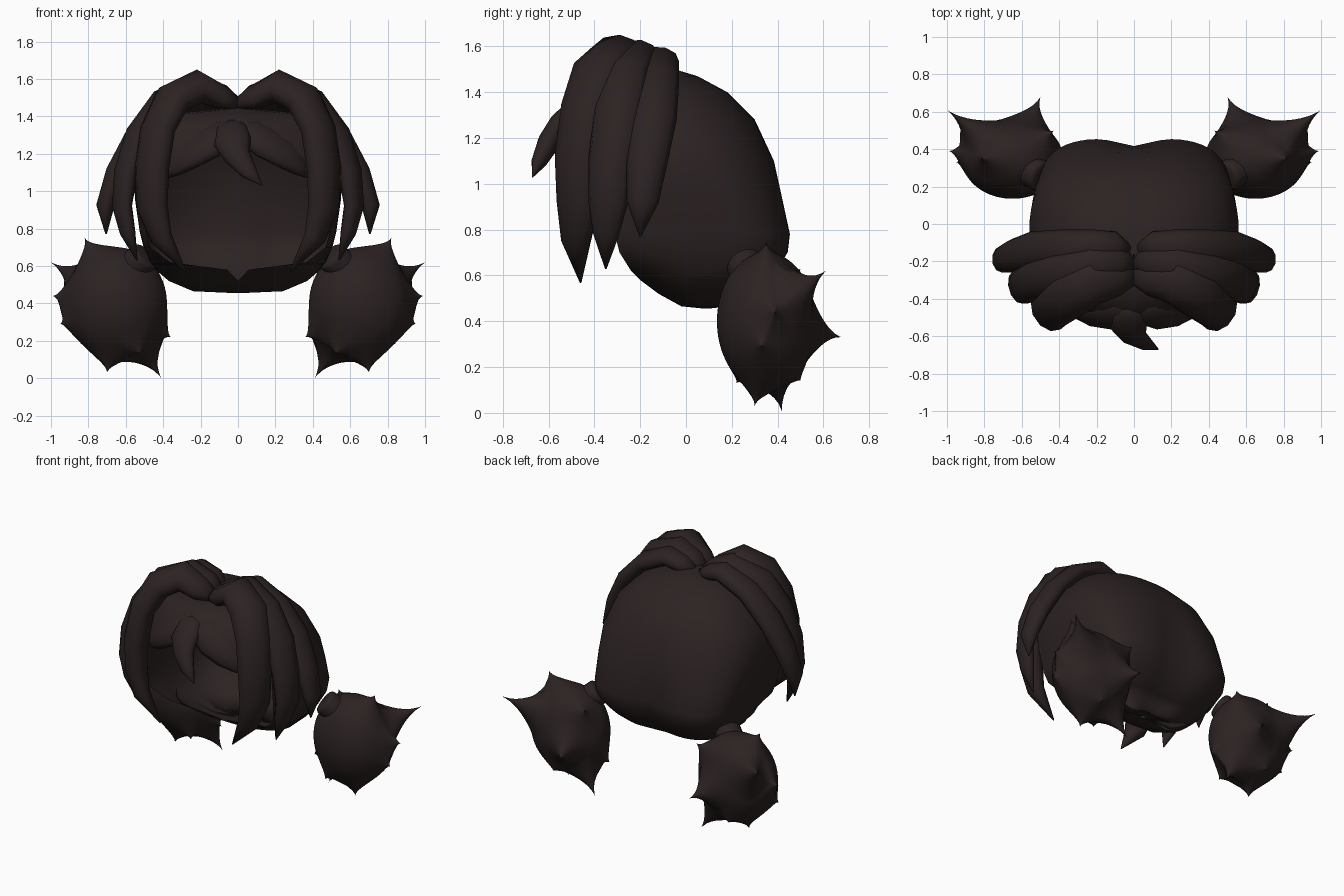
import bpy, bmesh, math
from mathutils import Vector

if "Cube" in bpy.data.objects:
    bpy.data.objects.remove(bpy.data.objects["Cube"])

hair = bpy.data.materials.new("dark brown hair")
hair.use_nodes = True
colour = (0.025, 0.016, 0.016, 1)
hair.diffuse_color = colour
bsdf = hair.node_tree.nodes["Principled BSDF"]
bsdf.inputs["Base Color"].default_value = colour
bsdf.inputs["Roughness"].default_value = 0.8


def finish(bm, name):
    bmesh.ops.recalc_face_normals(bm, faces=bm.faces)
    mesh = bpy.data.meshes.new(name)
    bm.to_mesh(mesh)
    bm.free()
    for poly in mesh.polygons:
        poly.use_smooth = True
    mesh.materials.append(hair)
    obj = bpy.data.objects.new(name, mesh)
    bpy.context.collection.objects.link(obj)
    return obj


def skin(bm, rows, closed):
    """Bridge equal rows of points with quads."""
    rings = [[bm.verts.new(p) for p in row] for row in rows]
    count = len(rings[0])
    for a, b in zip(rings, rings[1:]):
        for i in range(count if closed else count - 1):
            j = (i + 1) % count
            bm.faces.new((a[i], a[j], b[j], b[i]))
    return rings


def lock(name, path, side=1, sides=10):
    """Tapered strand; path entries are x, y, z, half width, half thickness."""
    centre = Vector((0, -0.15, 1.0))
    pts = [Vector((p[0] * side, p[1], p[2])) for p in path]
    rows = []
    for i, p in enumerate(pts):
        tangent = (pts[min(i + 1, len(pts) - 1)] - pts[max(i - 1, 0)]).normalized()
        out = p - centre
        out = (out - tangent * out.dot(tangent)).normalized()
        across = tangent.cross(out)
        w, t = path[i][3:]
        angles = [math.tau * k / sides for k in range(sides)]
        rows.append([p + across * w * math.cos(a) + out * t * math.sin(a) for a in angles])
    bm = bmesh.new()
    rings = skin(bm, rows, True)
    bm.faces.new(rings[0])
    bm.faces.new(rings[-1])
    finish(bm, name)


# Head cap: open at the face, closed under the chin
# Rows are z, half width, middle y, front y, back y, sweep in degrees
cap_rows = [
    (0.455, 0.02, 0.1, 0.08, 0.12, 180), (0.465, 0.24, 0.08, -0.02, 0.2, 180),
    (0.52, 0.37, 0.05, -0.12, 0.3, 180), (0.58, 0.44, 0, -0.2, 0.37, 178),
    (0.62, 0.47, 0, -0.24, 0.4, 140),
    (0.7, 0.505, 0, -0.29, 0.45, 120), (0.78, 0.525, 0, -0.31, 0.46, 118),
    (0.95, 0.55, -0.03, -0.34, 0.425, 118), (1.1, 0.56, -0.05, -0.36, 0.39, 118),
    (1.28, 0.5, -0.08, -0.38, 0.3, 118), (1.4, 0.38, -0.1, -0.36, 0.18, 118),
    (1.47, 0.25, -0.12, -0.33, 0.05, 118), (1.5, 0.1, -0.15, -0.27, -0.05, 118),
    (1.505, 0.002, -0.17, -0.18, -0.16, 118)]
rows = []
for z, half, mid, front, back, sweep in cap_rows:
    row = []
    limit = math.radians(sweep)
    low = max(0, 1 - abs(z - 0.72) / 0.45)
    power = 0.85 - 0.35 * low
    for k in range(49):
        t = limit * (k / 24 - 1)
        s, c = math.sin(t), math.cos(t)
        x = half * math.copysign(abs(s) ** power, s)
        if c > 0:
            # Square back corners and a soft centre groove low down
            y = mid + (back - mid) * c ** power
            y -= 0.05 * low * math.exp(-(x / 0.12) ** 2)
        else:
            y = mid + (mid - front) * c / abs(math.cos(limit))
        row.append((x, y, z))
    rows.append(row)
bm = bmesh.new()
skin(bm, rows, False)
bmesh.ops.remove_doubles(bm, verts=bm.verts, dist=0.001)
finish(bm, "head_cap")

# Fringe sheet with an arched lower edge
rows = []
for r in range(9):
    v = r / 8
    row = []
    for k in range(25):
        x = 0.4 * (k / 12 - 1)
        a = abs(x) / 0.4
        bottom = 1.25 - 0.16 * a ** 1.4
        z = 1.45 - 0.04 * a - (1.41 - bottom) * v ** 1.6
        y = -0.25 - (0.29 - 0.1 * a ** 3) * v ** 0.6
        row.append((x, y, z))
    rows.append(row)
bm = bmesh.new()
skin(bm, rows, False)
finish(bm, "fringe")

lock("fringe_tip", [
    (-0.02, -0.4, 1.38, 0.03, 0.02), (-0.03, -0.49, 1.33, 0.09, 0.04),
    (-0.03, -0.55, 1.26, 0.1, 0.05), (0, -0.6, 1.18, 0.07, 0.05),
    (0.06, -0.64, 1.1, 0.045, 0.035), (0.13, -0.67, 1.03, 0.003, 0.003)])
fringe_lock = [
    (0, -0.4, 1.37, 0.05, 0.02), (0.06, -0.46, 1.32, 0.1, 0.05),
    (0.15, -0.48, 1.26, 0.11, 0.055), (0.25, -0.47, 1.2, 0.1, 0.05),
    (0.33, -0.45, 1.13, 0.06, 0.04), (0.38, -0.43, 1.07, 0.004, 0.004)]

# Three long locks falling from the parting on each side
front_lock = [
    (-0.01, -0.28, 1.46, 0.04, 0.03), (0.08, -0.3, 1.5, 0.09, 0.06),
    (0.21, -0.31, 1.56, 0.12, 0.09), (0.35, -0.38, 1.49, 0.13, 0.09),
    (0.43, -0.44, 1.33, 0.12, 0.08), (0.46, -0.47, 1.12, 0.115, 0.08),
    (0.46, -0.47, 0.92, 0.105, 0.075), (0.41, -0.48, 0.75, 0.07, 0.055),
    (0.28, -0.46, 0.57, 0.004, 0.004)]
middle_lock = [
    (0, -0.2, 1.46, 0.05, 0.03), (0.08, -0.21, 1.52, 0.08, 0.05),
    (0.21, -0.22, 1.56, 0.1, 0.07), (0.4, -0.27, 1.48, 0.11, 0.07),
    (0.53, -0.3, 1.3, 0.11, 0.07), (0.6, -0.33, 1.1, 0.1, 0.06),
    (0.62, -0.34, 0.92, 0.09, 0.05), (0.59, -0.35, 0.78, 0.06, 0.04),
    (0.54, -0.35, 0.63, 0.004, 0.004)]
rear_lock = [
    (0.03, -0.13, 1.48, 0.03, 0.03), (0.1, -0.12, 1.51, 0.08, 0.05),
    (0.21, -0.12, 1.54, 0.09, 0.06), (0.4, -0.13, 1.45, 0.1, 0.06),
    (0.55, -0.14, 1.29, 0.1, 0.06), (0.65, -0.17, 1.1, 0.09, 0.06),
    (0.71, -0.19, 0.92, 0.07, 0.05), (0.705, -0.2, 0.77, 0.004, 0.004)]

# Pigtail spike tips
tips = [(1, 0.61, 0.62), (0.5, 0.68, 0.33), (0.82, 0.35, 0.75),
        (0.99, 0.39, 0.44), (0.95, 0.33, 0.29), (0.7, 0.3, 0.03),
        (0.41, 0.42, 0), (0.36, 0.33, 0.22), (0.43, 0.5, 0.63),
        (0.52, 0.22, 0.13), (0.68, 0.5, 0.14)]
ball_centre = Vector((0.65, 0.35, 0.4))
radii = Vector((0.27, 0.215, 0.3))
spread = 0.55


def pigtail(name, side):
    bm = bmesh.new()
    bmesh.ops.create_icosphere(bm, subdivisions=5, radius=1)
    directions = [(Vector(t) - ball_centre) for t in tips]
    directions = [Vector((d.x / radii.x, d.y / radii.y, d.z / radii.z)) for d in directions]
    for v in bm.verts:
        d = v.co.normalized()
        p = ball_centre + d * radii
        # Pull the surface out toward the closest spike tip
        gap, tip = min((d.angle(s), t) for s, t in zip(directions, tips))
        pull = max(0, 1 - max(0, gap - 0.04) / spread) ** 1.5
        p = p.lerp(Vector(tip), pull)
        v.co = (p.x * side, p.y, p.z)
    finish(bm, name)


def tie(name, side):
    start, end = Vector((0.49 * side, 0.25, 0.66)), Vector((0.6 * side, 0.31, 0.56))
    bm = bmesh.new()
    bmesh.ops.create_cone(bm, cap_ends=True, segments=16, radius1=0.085,
                          radius2=0.085, depth=(end - start).length)
    obj = finish(bm, name)
    obj.location = (start + end) / 2
    obj.rotation_euler = (end - start).to_track_quat("Z", "Y").to_euler()
    bevel = obj.modifiers.new("rounded rim", "BEVEL")
    bevel.width = 0.025
    bevel.segments = 3


for side, word in ((1, "left"), (-1, "right")):
    lock(word + "_fringe_lock", fringe_lock, side)
    lock(word + "_front_lock", front_lock, side)
    lock(word + "_middle_lock", middle_lock, side)
    lock(word + "_rear_lock", rear_lock, side)
    pigtail(word + "_pigtail", side)
    tie(word + "_hair_tie", side)
